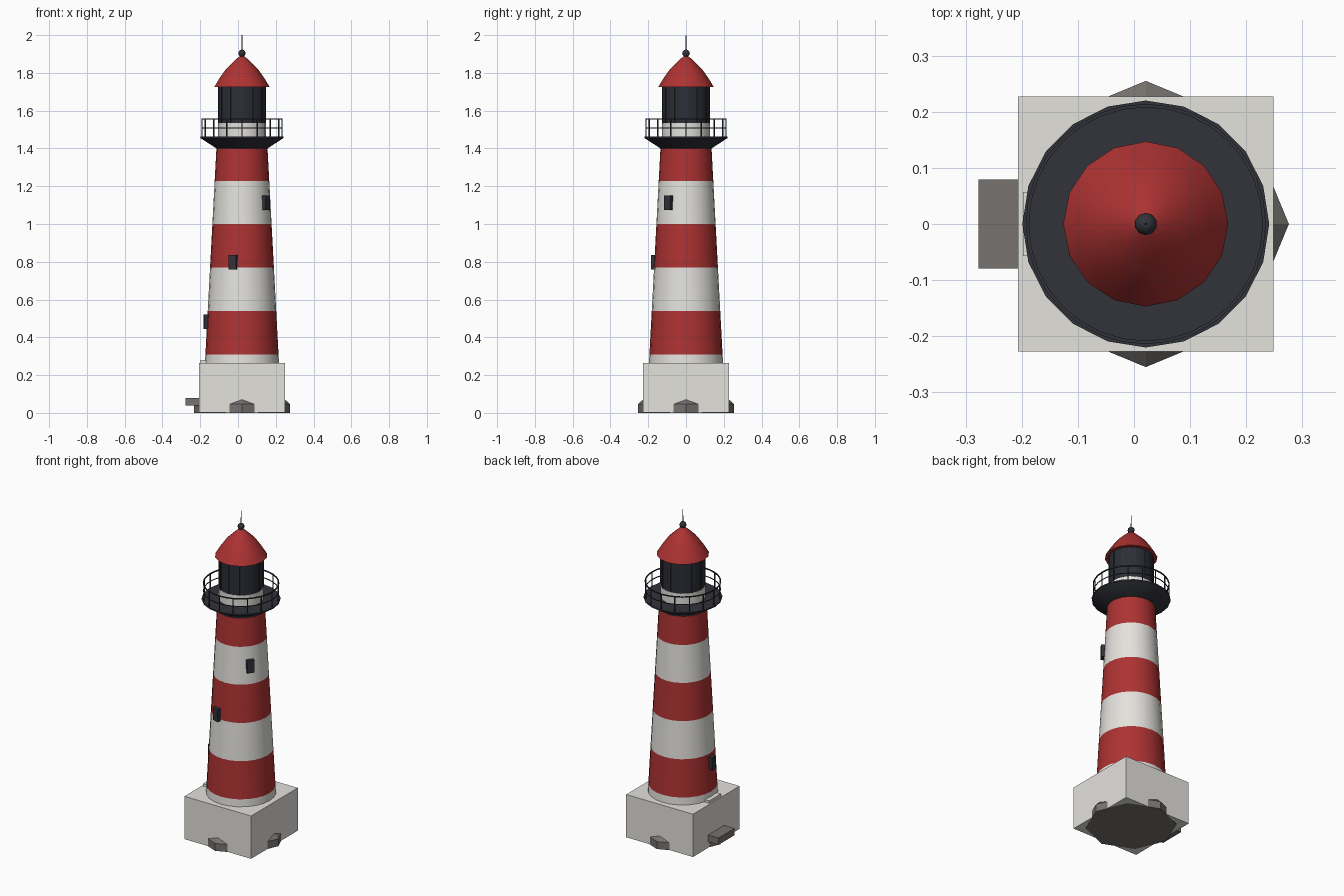
import bpy, bmesh, math
from mathutils import Matrix, Vector

cube = bpy.data.objects.get("Cube")
if cube:
    bpy.data.objects.remove(cube, do_unlink=True)

AXIS = 0.021  # x of the tower axis


def material(name, r, g, b):
    m = bpy.data.materials.new(name)
    m.use_nodes = True
    m.diffuse_color = (r, g, b, 1)
    m.node_tree.nodes["Principled BSDF"].inputs["Base Color"].default_value = (r, g, b, 1)
    return m


WHITE = material("warm white", 0.77, 0.76, 0.72)
RED = material("brick red", 0.42, 0.032, 0.032)
DARK = material("dark iron", 0.031, 0.033, 0.043)
GLASS = material("dark glass", 0.025, 0.027, 0.037)
STONE = material("grey stone", 0.18, 0.168, 0.157)


def finish(name, bm, mats, smooth=False):
    bmesh.ops.recalc_face_normals(bm, faces=bm.faces)
    mesh = bpy.data.meshes.new(name)
    bm.to_mesh(mesh)
    bm.free()
    for m in mats:
        mesh.materials.append(m)
    obj = bpy.data.objects.new(name, mesh)
    bpy.context.collection.objects.link(obj)
    if smooth:
        bpy.ops.object.select_all(action="DESELECT")
        obj.select_set(True)
        bpy.context.view_layer.objects.active = obj
        bpy.ops.object.shade_smooth_by_angle(angle=math.radians(35))
    return obj


def lathe(name, profile, sides, mats, smooth=True, band=None):
    """Turn a (radius, height) profile around the tower axis and cap its ends."""
    bm = bmesh.new()
    rings = []
    for r, z in profile:
        rings.append([bm.verts.new((AXIS + r * math.cos(math.tau * i / sides),
                                    r * math.sin(math.tau * i / sides), z))
                      for i in range(sides)])
    for k, (low, high) in enumerate(zip(rings, rings[1:])):
        for i in range(sides):
            j = (i + 1) % sides
            face = bm.faces.new((low[i], low[j], high[j], high[i]))
            if band:
                face.material_index = band(k)
    bm.faces.new(rings[0][::-1])
    bm.faces.new(rings[-1])
    return finish(name, bm, mats, smooth)


def add_box(bm, size, place):
    bmesh.ops.create_cube(bm, size=1, matrix=place @ Matrix.Diagonal((*size, 1)))


def box(name, low, high, mat):
    bm = bmesh.new()
    low, high = Vector(low), Vector(high)
    add_box(bm, high - low, Matrix.Translation((low + high) / 2))
    return finish(name, bm, [mat])


def around(angle, radius, z):
    """Frame at a radius from the axis, its x pointing outward."""
    return (Matrix.Translation((AXIS, 0, z)) @ Matrix.Rotation(angle, 4, "Z")
            @ Matrix.Translation((radius, 0, 0)))


def post_ring(name, count, radius, bottom, top, thick, mat):
    bm = bmesh.new()
    for i in range(count):
        add_box(bm, (thick, thick, top - bottom),
                around(math.tau * i / count, radius, (bottom + top) / 2))
    return finish(name, bm, [mat])


def rail(name, radius, z, thick, sides=32):
    """Closed ring with a square section."""
    bm = bmesh.new()
    h = thick / 2
    section = [(-h, -h), (h, -h), (h, h), (-h, h)]
    rings = []
    for i in range(sides):
        a = math.tau * i / sides
        rings.append([bm.verts.new((AXIS + (radius + u) * math.cos(a),
                                    (radius + u) * math.sin(a), z + v)) for u, v in section])
    for i in range(sides):
        a, b = rings[i], rings[(i + 1) % sides]
        for k in range(4):
            n = (k + 1) % 4
            bm.faces.new((a[k], a[n], b[n], b[k]))
    return finish(name, bm, [DARK])


# Foundation, plinth, doorway and step
lathe("rock_footing", [(0.255, 0), (0.255, 0.046), (0.2, 0.095)], 8, [STONE], smooth=False)
HALF = 0.2275
box("plinth", (AXIS - HALF, -HALF, 0.001), (AXIS + HALF, HALF, 0.265), WHITE)
box("door_frame", (-0.198, -0.057, 0.08), (-0.17, 0.057, 0.28), WHITE)
box("door_step", (-0.277, -0.079, 0.038), (-0.2, 0.079, 0.08), STONE)


# Tapered tower with alternating bands
def tower_radius(z):
    return 0.196 - (z - 0.265) * 0.0535


heights = [0.265, 0.31, 0.54, 0.77, 1.0, 1.228, 1.42]
lathe("tower", [(tower_radius(z), z) for z in heights], 24, [WHITE, RED],
      band=lambda k: k % 2)

# Windows climbing in a spiral
for i, level in enumerate(("lower", "middle", "upper")):
    z = 0.482 + 0.315 * i
    bm = bmesh.new()
    add_box(bm, (0.04, 0.042, 0.077),
            around(math.radians(184 + 70 * i), tower_radius(z) - 0.001, z))
    finish(level + "_window", bm, [DARK])

# Gallery deck and railing
lathe("gallery_deck", [(0.135, 1.4), (0.22, 1.455), (0.22, 1.463)], 20, [DARK])
post_ring("railing_posts", 16, 0.211, 1.46, 1.557, 0.005, DARK)
rail("top_rail", 0.211, 1.555, 0.006)
rail("middle_rail", 0.211, 1.508, 0.004)

# Lantern room
lathe("lantern_wall", [(0.126, 1.46), (0.126, 1.536)], 24, [WHITE])
lathe("lantern_glass", [(0.124, 1.536), (0.124, 1.73)], 24, [GLASS])
post_ring("lantern_bars", 12, 0.124, 1.536, 1.73, 0.007, DARK)

# Roof, ball and spike
lathe("roof", [(0.147, 1.725), (0.118, 1.773), (0.085, 1.82), (0.048, 1.857),
               (0.018, 1.884), (0.006, 1.89)], 16, [RED])
bm = bmesh.new()
bmesh.ops.create_uvsphere(bm, u_segments=10, v_segments=6, radius=0.02,
                          matrix=Matrix.Translation((AXIS, 0, 1.904)))
finish("finial_ball", bm, [DARK], smooth=True)
lathe("spike", [(0.003, 1.88), (0.0015, 2.0)], 6, [DARK])
